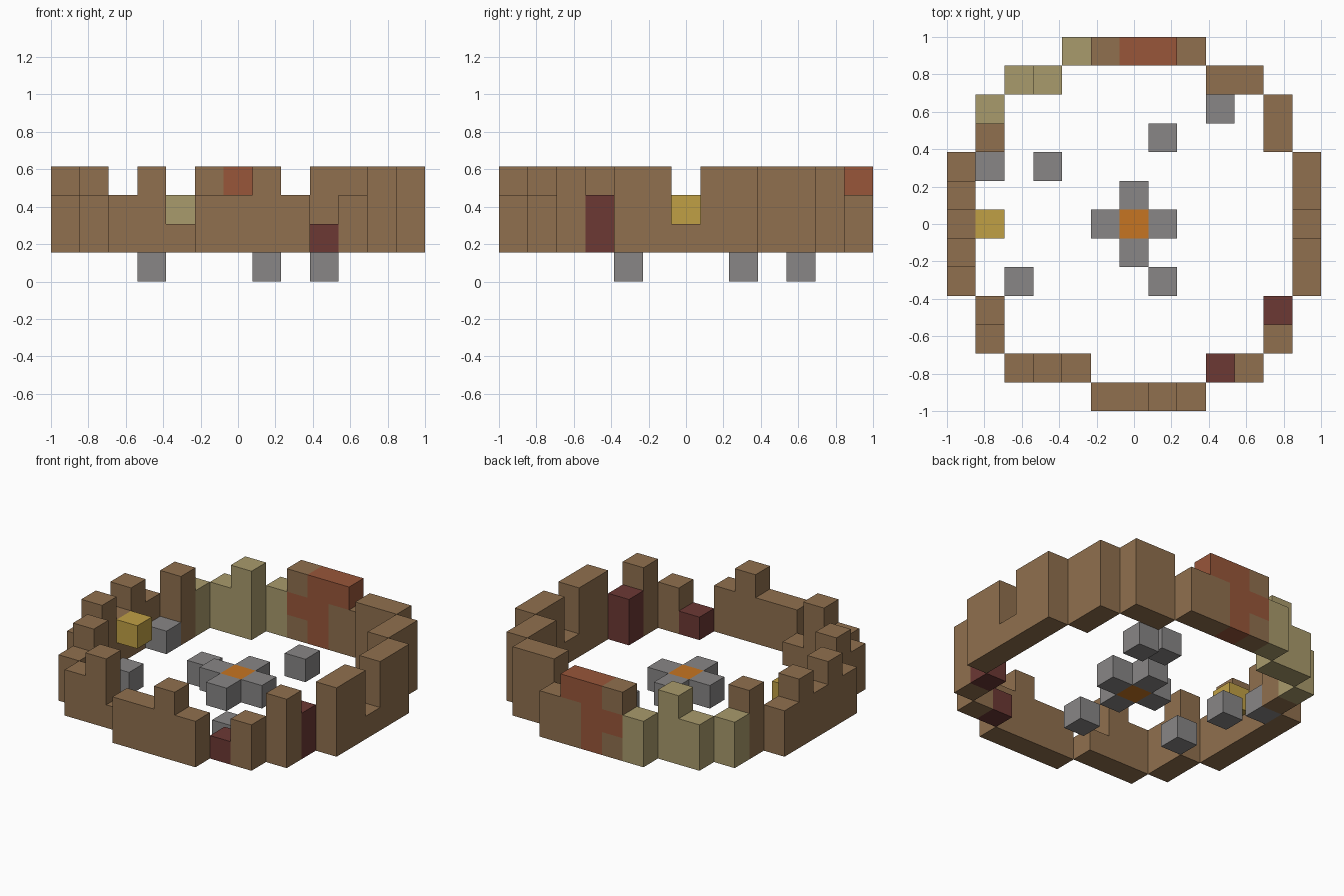
import bpy
import bmesh
from mathutils import Vector

old = bpy.data.objects.get("Cube")
if old:
    bpy.data.objects.remove(old, do_unlink=True)

CELL = 2 / 13  # edge of one block


def material(name, hex_code):
    """Flat colour from an sRGB hex code, stored as linear values."""
    srgb = [c / 255 for c in bytes.fromhex(hex_code)]
    colour = [((c + 0.055) / 1.055) ** 2.4 for c in srgb] + [1]
    mat = bpy.data.materials.new(name)
    mat.diffuse_color = colour
    mat.use_nodes = True
    bsdf = mat.node_tree.nodes["Principled BSDF"]
    bsdf.inputs["Base Color"].default_value = colour
    bsdf.inputs["Roughness"].default_value = 0.9
    return mat


brown = material("wood brown", "90704E")
olive = material("pale olive", "A99B6C")
rust = material("rust red", "98563A")
maroon = material("dark maroon", "6C3834")
stone = material("stone grey", "888686")
gold = material("lamp gold", "C0A045")
orange = material("ember orange", "C67522")

blocks = {}  # grid cell -> (part name, material)


def block(part, mat, x, y, z):
    blocks[x, y, z] = (part, mat)


def run(part, mat, x, y, heights, along="x"):
    """Row of columns standing on level one; one digit of height per column."""
    for i, h in enumerate(heights):
        cx, cy = (x + i, y) if along == "x" else (x, y + i)
        for z in range(1, int(h) + 1):
            block(part, mat, cx, cy, z)


# Ring wall: front, right-hand, back and left-hand stretches
run("front_wall", brown, -1, -6, "2232")
run("front_wall_corner_a", brown, -4, -5, "231")
run("front_wall_corner_b", brown, 4, -5, "2")
run("side_wall_corner_a", brown, -5, -4, "23", "y")
run("side_wall_corner_b", brown, 5, -4, "3", "y")
run("side_wall_a", brown, -6, -2, "23232", "y")
run("side_wall_b", brown, 6, -2, "33133", "y")
run("back_post_a", brown, -5, 3, "3", "y")
run("back_post_b", brown, 5, 3, "33", "y")
run("back_wall_corner", brown, 3, 5, "33")
run("back_wall", brown, -1, 6, "3332")

# Maroon columns
run("maroon_column_low", maroon, 3, -5, "1")
run("maroon_column_tall", maroon, 5, -3, "2")

# Olive stretch of the ring
run("olive_wall_end_a", olive, -5, 4, "2")
run("olive_wall", olive, -4, 5, "23")
run("olive_wall_end_b", olive, -2, 6, "2")

# Rust patch set into the back wall
run("rust_patch", rust, 0, 6, "3")
block("rust_patch", rust, 1, 6, 3)
block("rust_patch", rust, -1, 6, 2)

# Fire with four stones around it
block("fire_embers", orange, 0, 0, 1)
for side in (-1, 1):
    block("fire_stones", stone, side, 0, 1)
    block("fire_stones", stone, 0, side, 1)

# Loose stones, and the lamp on the side wall
for i, cell in enumerate([(-5, 2, 1), (-4, -2, 1), (1, 3, 1),
                          (-3, 2, 0), (1, -2, 0), (3, 4, 0)]):
    block(f"loose_stone_{i + 1}", stone, *cell)
block("wall_lamp", gold, -5, 0, 2)


def build_part(part, mat, cells):
    """Join a part's blocks, leaving out the faces hidden by neighbours."""
    bm = bmesh.new()
    for cell in cells:
        centre = Vector((cell[0], cell[1], cell[2] + 0.5)) * CELL
        for axis in range(3):
            for sign in (-1, 1):
                step = Vector((0, 0, 0))
                step[axis] = sign
                if tuple(int(c + s) for c, s in zip(cell, step)) in blocks:
                    continue
                u = Vector((0, 0, 0))
                u[(axis + 1) % 3] = 1
                v = step.cross(u)
                corners = (-u - v, u - v, u + v, v - u)
                bm.faces.new([bm.verts.new(centre + (step + c) * CELL / 2)
                              for c in corners])
    bmesh.ops.remove_doubles(bm, verts=bm.verts[:], dist=CELL / 100)
    mesh = bpy.data.meshes.new(part)
    bm.to_mesh(mesh)
    bm.free()
    mesh.materials.append(mat)
    bpy.context.collection.objects.link(bpy.data.objects.new(part, mesh))


parts = {}
for cell, key in blocks.items():
    parts.setdefault(key, []).append(cell)
for (part, mat), cells in parts.items():
    build_part(part, mat, cells)
